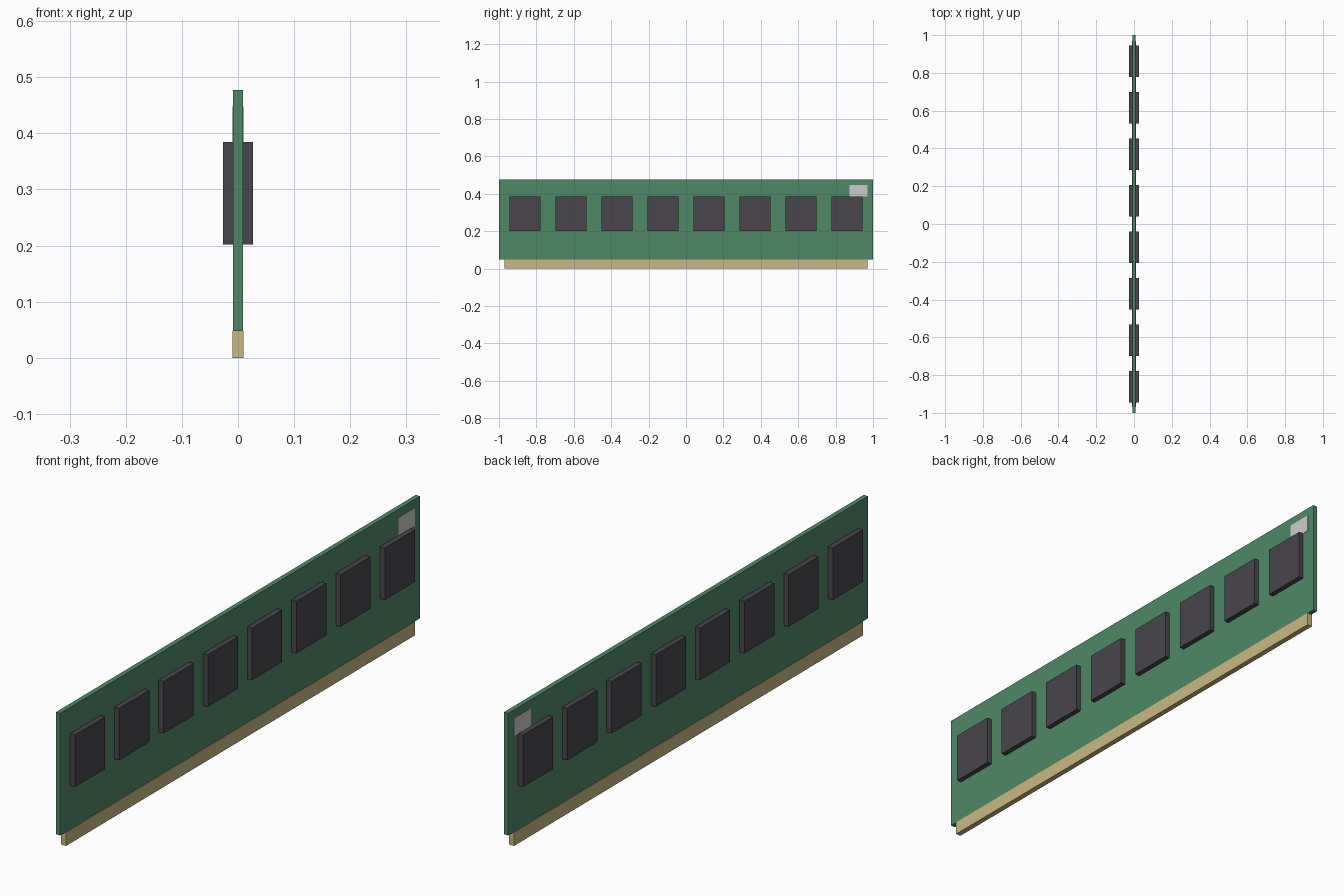
import bpy

default = bpy.data.objects.get("Cube")
if default:
    bpy.data.objects.remove(default, do_unlink=True)


def material(name, srgb):
    """Flat material from display values, stored as linear."""
    colour = [((c / 255 + 0.055) / 1.055) ** 2.4 for c in srgb] + [1]
    mat = bpy.data.materials.new(name)
    mat.use_nodes = True
    mat.diffuse_color = colour
    mat.node_tree.nodes["Principled BSDF"].inputs["Base Color"].default_value = colour
    return mat


def box(name, low, high, mat):
    """Axis-aligned box between two corners."""
    centre = [(a + b) / 2 for a, b in zip(low, high)]
    bpy.ops.mesh.primitive_cube_add(size=1, location=centre)
    obj = bpy.context.object
    obj.name = name
    obj.scale = [b - a for a, b in zip(low, high)]
    bpy.ops.object.transform_apply(location=False, rotation=False, scale=True)
    obj.data.materials.append(mat)
    return obj


green = material("board green", (79, 136, 103))
black = material("chip charcoal", (72, 70, 75))
gold = material("contact gold", (202, 185, 129))
white = material("label grey", (203, 203, 201))

BOARD = 0.0085   # half thickness of the board
CHIP = 0.027     # half thickness over the chips
COUNT, PITCH, WIDTH = 8, 0.246, 0.167

# Circuit board and the contact strip along its lower edge
box("circuit_board", (-BOARD, -1, 0.048), (BOARD, 1, 0.477), green)
box("contact_strip", (-0.01, -0.97, 0), (0.01, 0.97, 0.048), gold)

# Chips and a corner label on each face
for side, sign in (("left", 1), ("right", -1)):
    inner, outer = sorted((sign * BOARD, sign * CHIP))
    for i in range(COUNT):
        y = (i - (COUNT - 1) / 2) * PITCH
        box(f"memory_chip_{side}_{i + 1}", (inner, y - WIDTH / 2, 0.202),
            (outer, y + WIDTH / 2, 0.385), black)
    inner, outer = sorted((sign * BOARD, sign * 0.0097))
    box(f"corner_label_{side}", (inner, 0.875, 0.385), (outer, 0.97, 0.448), white)
